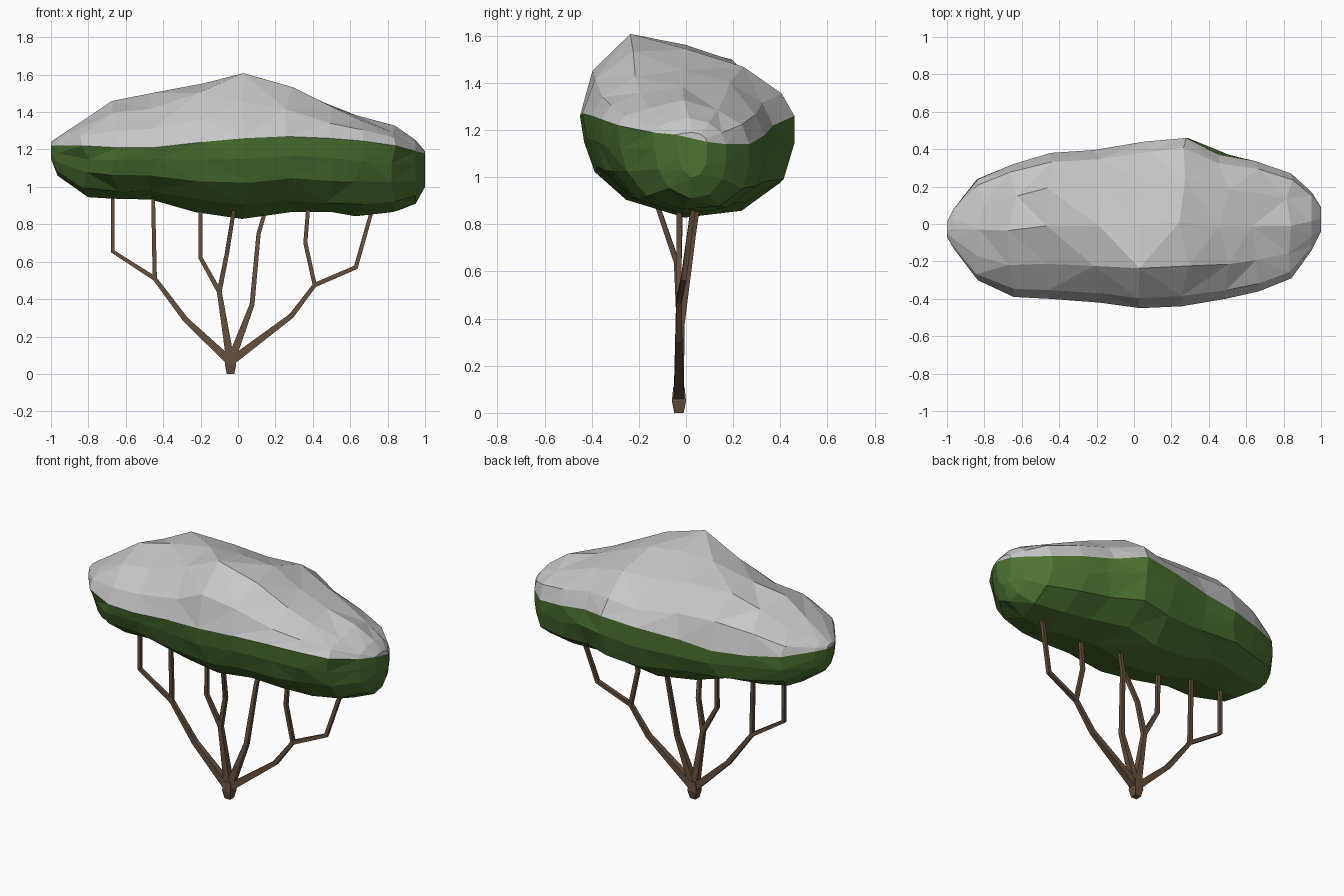
import bpy, bmesh, math, random
from mathutils import Vector

if "Cube" in bpy.data.objects:
    bpy.data.objects.remove(bpy.data.objects["Cube"])
random.seed(4)

def material(name, rgb):
    m = bpy.data.materials.new(name)
    m.diffuse_color = (*rgb, 1)
    m.use_nodes = True
    m.node_tree.nodes["Principled BSDF"].inputs["Base Color"].default_value = m.diffuse_color
    return m

snow = material("snow_grey", (0.57, 0.57, 0.57))
leaf = material("leaf_green", (0.075, 0.17, 0.03))
bark = material("bark_brown", (0.13, 0.078, 0.045))

def add_object(name, bm, mats):
    bmesh.ops.recalc_face_normals(bm, faces=bm.faces)
    me = bpy.data.meshes.new(name)
    bm.to_mesh(me)
    bm.free()
    for m in mats:
        me.materials.append(m)
    ob = bpy.data.objects.new(name, me)
    bpy.context.collection.objects.link(ob)

# Canopy: cross-sections along x
# x, front y, back y, bottom z, snow line front z, snow line back z, top z, peak bias (0 front, 1 back)
SECTIONS = [
    (-1.0, -.07, .01, 1.15, 1.22, 1.22, 1.24, .5),
    (-.965, -.13, .08, 1.06, 1.22, 1.22, 1.265, .5),
    (-.82, -.30, .24, .95, 1.22, 1.21, 1.35, .5),
    (-.65, -.39, .32, .94, 1.21, 1.20, 1.46, .65),
    (-.45, -.40, .38, .935, 1.21, 1.20, 1.52, .85),
    (-.20, -.42, .395, .87, 1.24, 1.22, 1.555, .5),
    (.05, -.45, .44, .83, 1.26, 1.24, 1.605, 0),
    (.27, -.44, .46, .86, 1.27, 1.26, 1.555, .15),
    (.48, -.40, .37, .86, 1.26, 1.22, 1.45, .4),
    (.65, -.36, .335, .845, 1.245, 1.18, 1.38, .5),
    (.84, -.29, .27, .86, 1.22, 1.14, 1.32, .5),
    (.95, -.14, .17, .91, 1.19, 1.14, 1.25, .5),
    (1.0, -.04, .09, 1.0, 1.18, 1.15, 1.19, .5),
]
DOME_U = (.06, .24, .5, .76, .94)             # across the snow cap
DOME_H = (.58, 1.0, .9, .62, .25)
BELLY = ((1, .3), (.95, .65), (.77, .93), (.5, 1), (.22, .84), (.07, .55), (.02, .25))
CAP = len(DOME_U) + 1                          # ring segments that are snow

def section(x, yf, yb, zb, sf, sk, zt, k):
    w, pts = yb - yf, [(x, yf, sf)]
    line = lambda u: sf + (sk - sf) * u
    for i, u in enumerate(DOME_U):
        h = DOME_H[i] * (1 - k) + DOME_H[-1 - i] * k
        if i == 2:                             # centred peak
            h += .1 * (1 - abs(2 * k - 1))
        pts.append((x, yf + w * u, line(u) + (zt - line(u)) * min(h, 1)))
    pts.append((x, yb, sk))
    for u, d in BELLY:
        pts.append((x, yf + w * u, line(u) + (zb - line(u)) * d))
    return pts

bm = bmesh.new()
rings = []
for s in SECTIONS:
    ring = []
    for i, p in enumerate(section(*s)):
        v = Vector(p)
        if abs(s[0]) < .9:                     # uneven low-poly facets
            v.x += random.uniform(-.03, .03)
            if i not in (0, CAP):
                v.z += random.uniform(-.008, .008)
        ring.append(bm.verts.new(v))
    rings.append(ring)
n = len(rings[0])

def canopy_face(verts, seg):
    bm.faces.new(verts).material_index = 1 if seg < CAP else 0

for a, b in zip(rings, rings[1:]):
    for i in range(n):
        j = (i + 1) % n
        canopy_face((a[i], a[j], b[j], b[i]), i)
for ring in (rings[0], rings[-1]):             # end tips
    mid = bm.verts.new((ring[0].co + ring[CAP].co) / 2)
    for i in range(n):
        canopy_face((ring[i], ring[(i + 1) % n], mid), i)
bmesh.ops.triangulate(bm, faces=bm.faces, quad_method='BEAUTY')
add_object("canopy", bm, [leaf, snow])

# Branches: tapered square tubes, given by half width along the path
def tube(name, path, sides=4):
    bm = bmesh.new()
    pts = [Vector(p[:3]) for p in path]
    loops = []
    for i, p in enumerate(pts):
        t = Vector()
        if i:
            t += (p - pts[i - 1]).normalized()
        if i < len(pts) - 1:
            t += (pts[i + 1] - p).normalized()
        t.normalize()
        side = Vector((0, 1, 0)).cross(t).normalized()
        up = t.cross(side)
        r = path[i][3] * math.sqrt(2)
        loops.append([bm.verts.new(p + r * (side * math.cos(a) + up * math.sin(a)))
                      for a in (2 * math.pi * (j + .5) / sides for j in range(sides))])
    for a, b in zip(loops, loops[1:]):
        for i in range(sides):
            j = (i + 1) % sides
            bm.faces.new((a[i], a[j], b[j], b[i]))
    bm.faces.new(loops[0])
    bm.faces.new(loops[-1])
    add_object(name, bm, [bark])

Y = -.03
ROOT = (-.04, Y, .065, .022)
left_fork = (-.445, Y, .51, .012)
mid_fork = (-.10, Y, .44, .013)
right_fork = (.41, -.03, .475, .012)
tube("trunk", [(-.04, Y, 0, .02), (-.04, Y, .05, .03), (-.04, Y, .11, .024)])
tube("left_branch", [ROOT, (-.28, Y, .29, .015), left_fork, (-.455, -.03, 1.0, .010)])
tube("left_twig", [left_fork, (-.67, -.03, .655, .0105), (-.67, -.03, 1.0, .010)])
tube("middle_branch", [ROOT, mid_fork, (-.20, Y, .62, .011), (-.20, -.02, 1.0, .010)])
tube("middle_twig", [mid_fork, (-.06, -.04, .64, .0115), (-.015, -.135, .92, .010)])
tube("back_branch", [ROOT, (.075, -.02, .37, .013), (.11, .03, .75, .011), (.16, .055, .92, .010)])
tube("right_branch", [ROOT, (.285, Y, .31, .014), right_fork, (.36, -.03, .70, .011), (.38, -.03, .95, .010)])
tube("right_twig", [right_fork, (.63, -.01, .57, .0115), (.735, .04, .94, .010)])
